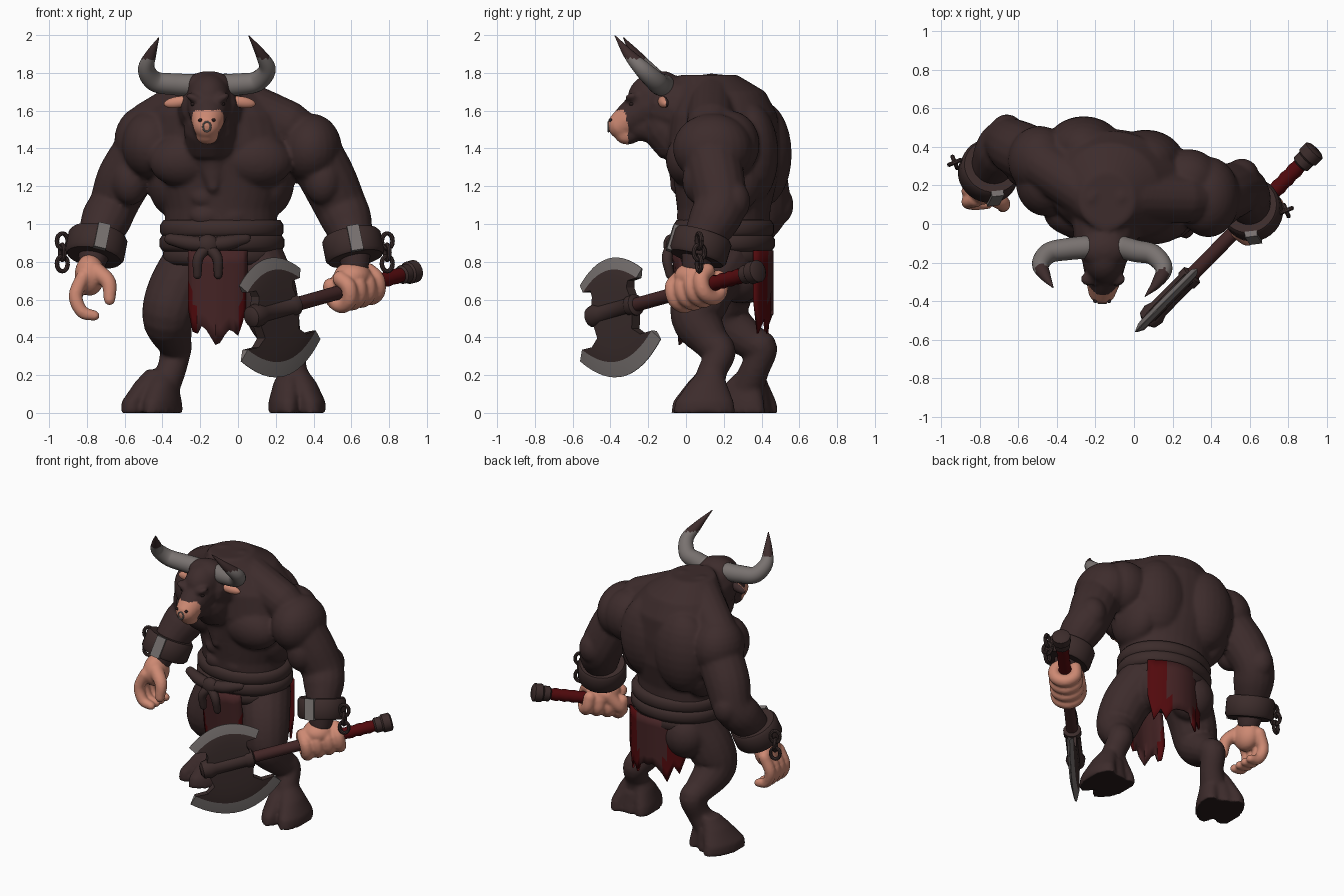
import bpy, bmesh
from math import sin, cos, pi, radians
from mathutils import Vector, Matrix, Euler

old = bpy.data.objects.get("Cube")
if old:
    bpy.data.objects.remove(old)


def material(name, *rgb):
    m = bpy.data.materials.new(name)
    m.use_nodes = True
    m.diffuse_color = (*rgb, 1)
    node = m.node_tree.nodes["Principled BSDF"]
    node.inputs["Base Color"].default_value = (*rgb, 1)
    node.inputs["Roughness"].default_value = .8
    return m


hide = material("dark hide", .047, .025, .025)
skin = material("bare skin", .61, .25, .17)
horn = material("grey horn", .19, .168, .161)
steel = material("worn steel", .185, .165, .16)
leather = material("leather", .045, .025, .024)
iron = material("dark iron", .043, .026, .025)
red = material("red cloth", .085, .003, .004)
faded = material("faded cloth", .062, .018, .019)
wood = material("shaft wood", .055, .019, .019)
sole = material("hoof sole", .02, .011, .011)


def blob(bm, c, r, rot=(0, 0, 0)):
    bmesh.ops.create_uvsphere(bm, u_segments=24, v_segments=14, radius=1,
                              matrix=Matrix.LocRotScale(Vector(c), Euler(rot), Vector(r)))


def skin_rings(bm, rings):
    for a, b in zip(rings, rings[1:]):
        for i in range(len(a)):
            j = (i + 1) % len(a)
            bm.faces.new((a[i], a[j], b[j], b[i]))
    bm.faces.new(rings[0][::-1])
    bm.faces.new(rings[-1])


def stack(bm, rows, yaw=0, n=32):
    """Loft of level ellipses given as x, y, z, rx, ry."""
    rings = []
    for x, y, z, rx, ry in rows:
        spin = Matrix.Rotation(yaw, 3, "Z")
        rings.append([bm.verts.new(Vector((x, y, z)) + spin @ Vector(
            (rx * cos(2 * pi * i / n), ry * sin(2 * pi * i / n), 0))) for i in range(n)])
    skin_rings(bm, rings)


def tube(bm, pts, n=16, steps=5, smooth=True, rounded=True):
    """Round limb through points given as x, y, z, radius."""
    p = [Vector(q) for q in pts]
    path = []
    if smooth:
        e = [2 * p[0] - p[1]] + p + [2 * p[-1] - p[-2]]
        for a, b, c, d in zip(e, e[1:], e[2:], e[3:]):
            for k in range(steps):
                t = k / steps
                path.append(.5 * (2 * b + (c - a) * t + (2 * a - 5 * b + 4 * c - d) * t * t
                                  + (3 * b - a - 3 * c + d) * t ** 3))
        path.append(p[-1])
    else:
        path = p
    if rounded:
        for rev in (True, False):
            end, prev = (path[0], path[1]) if rev else (path[-1], path[-2])
            way = (end.xyz - prev.xyz).normalized()
            caps = [Vector((*(end.xyz + way * end.w * sin(a)), end.w * cos(a))) for a in (.5, 1, 1.4)]
            path = caps[::-1] + path if rev else path + caps
    rings, frame = [], None
    for i, q in enumerate(path):
        way = (path[min(i + 1, len(path) - 1)].xyz - path[max(i - 1, 0)].xyz).normalized()
        if frame is None:
            side = way.orthogonal().normalized()
        else:
            side = frame[0].rotation_difference(way) @ frame[1]
        frame = (way, side)
        other = way.cross(side)
        rings.append([bm.verts.new(q.xyz + q.w * (side * cos(2 * pi * k / n) + other * sin(2 * pi * k / n)))
                      for k in range(n)])
    skin_rings(bm, rings)


def finish(name, bm, mats, rule=None, voxel=0, angle=40):
    bmesh.ops.recalc_face_normals(bm, faces=bm.faces)
    me = bpy.data.meshes.new(name)
    bm.to_mesh(me)
    bm.free()
    ob = bpy.data.objects.new(name, me)
    bpy.context.scene.collection.objects.link(ob)
    if voxel:
        # Fuse the overlapping masses into one sculpted surface
        mod = ob.modifiers.new("fuse", "REMESH")
        mod.mode, mod.voxel_size = "VOXEL", voxel
        mod = ob.modifiers.new("relax", "SMOOTH")
        mod.factor, mod.iterations = .5, 4
        me = bpy.data.meshes.new_from_object(ob.evaluated_get(bpy.context.evaluated_depsgraph_get()))
        ob.modifiers.clear()
        ob.data = me
        angle = 180
    for m in mats:
        me.materials.append(m)
    if rule:
        for f in me.polygons:
            f.material_index = rule(f.center, f.normal)
    me.shade_smooth()
    if angle < 180:
        me.set_sharp_from_angle(angle=radians(angle))
    return ob


# Body: trunk, neck and head
b = bmesh.new()
stack(b, [(-.09, .2, .74, .25, .18), (-.09, .2, .95, .3, .24), (-.09, .2, 1.08, .3, .245),
          (-.09, .21, 1.25, .35, .275), (-.09, .2, 1.42, .39, .29), (-.1, .2, 1.58, .35, .28),
          (-.12, .19, 1.7, .25, .23), (-.14, .12, 1.79, .14, .15)], yaw=-.2)
tube(b, [(-.13, .12, 1.58, .21), (-.15, -.08, 1.62, .165)])
tube(b, [(-.15, -.1, 1.52, .14), (-.14, .0, 1.37, .125), (-.13, -.045, 1.2, .04)])
blob(b, (-.155, -.16, 1.665), (.115, .15, .135))
blob(b, (-.155, -.13, 1.735), (.125, .1, .075))
tube(b, [(-.155, -.2, 1.62, .115), (-.16, -.29, 1.56, .092), (-.165, -.34, 1.525, .077)])
blob(b, (-.155, -.2, 1.52), (.085, .13, .085))
blob(b, (-.163, -.31, 1.465), (.06, .065, .045))
for s in (-1, 1):
    m = -.09 + s * .18
    y = -s * .035
    blob(b, (-.16 + s * .07, -.285, 1.665), (.05, .04, .022), (0, s * -.4, 0))
    blob(b, (m, .04 + y * .5, 1.34), (.2, .13, .145), (0, s * .1, 0))
    blob(b, (-.1 + s * .16, .365 + y, 1.37), (.2, .16, .28))
    blob(b, (-.09 + s * .26, .25 + y, 1.24), (.13, .19, .2))
    blob(b, (-.09 + s * .13, .3 + y * .5, .74), (.15, .14, .16))
    tube(b, [(-.14 + s * .08, .14, 1.67, .13), (-.1 + s * .37, .22 + y * 2.5, 1.52, .13)])
    for z in (1.04, 1.14):
        blob(b, (-.1 + s * .07, .01, z), (.085, .06, .06))

# Arms
blob(b, (-.49, .33, 1.44), (.165, .18, .19))
blob(b, (-.46, .22, 1.42), (.155, .18, .18))
blob(b, (.385, .14, 1.4), (.165, .21, .185))
blob(b, (.28, .23, 1.42), (.17, .16, .18))
tube(b, [(-.5, .34, 1.4, .15), (-.6, .39, 1.24, .148), (-.66, .42, 1.1, .13),
         (-.7, .37, 1.02, .132), (-.75, .28, .9, .1), (-.77, .24, .8, .075)])
tube(b, [(.4, .13, 1.38, .15), (.475, .16, 1.24, .15), (.54, .18, 1.1, .14),
         (.58, .14, 1.01, .132), (.61, .08, .9, .1), (.62, .05, .78, .075)])
blob(b, (-.66, .475, 1.1), (.09, .095, .11))
blob(b, (.56, .25, 1.12), (.09, .09, .11))
# Biceps
blob(b, (-.57, .29, 1.23), (.1, .1, .13))
blob(b, (.45, .08, 1.23), (.1, .1, .13))

# Legs with backward hocks and cloven hooves
tube(b, [(-.22, .24, .82, .165), (-.325, .2, .65, .155), (-.37, .2, .5, .138), (-.34, .34, .38, .095),
         (-.33, .4, .34, .085), (-.355, .36, .22, .078), (-.42, .31, .1, .1)])
tube(b, [(.08, .2, .82, .165), (.15, .1, .66, .158), (.19, .06, .5, .14), (.24, .13, .38, .1),
         (.27, .18, .32, .085), (.29, .14, .22, .078), (.305, .11, .1, .1)])
for x, y, top, turn in ((-.465, .3, .05, -.4), (.315, .09, -.02, .1)):
    stack(b, [(x, y + .03, 0, .11, .125), (x + top * .5, y + .03, .14, .09, .1)], yaw=turn)
    for s in (-1, 1):
        k = s * cos(turn)
        h = s * sin(turn)
        stack(b, [(x + k * .074, y + h * .074, 0, .078, .165), (x + k * .072, y + h * .072, .06, .076, .155),
                  (x + k * .045 + top * .6, y + h * .04 + .02, .16, .068, .1),
                  (x + k * .02 + top, y + .045, .23, .05, .06)], yaw=turn - s * .12)


def body_rule(c, n):
    if c.y < -.31 - .25 * max(c.z - 1.54, 0) and 1.42 < c.z < 1.6:
        return 1
    return 2 if c.z < .03 and n.z < -.7 else 0


finish("body", b, [hide, skin, sole], body_rule, voxel=.013)

# Horns with dark tips, ears, eyes and nostrils
for label, pts in (("right_horn", [(-.24, -.12, 1.735, .06), (-.34, -.13, 1.74, .058), (-.44, -.15, 1.755, .054),
                                   (-.485, -.21, 1.82, .045), (-.46, -.27, 1.9, .028), (-.42, -.33, 1.985, .003)]),
                   ("left_horn", [(-.07, -.12, 1.735, .06), (.01, -.14, 1.74, .058), (.1, -.16, 1.755, .054),
                                  (.155, -.23, 1.82, .045), (.12, -.305, 1.9, .028), (.058, -.375, 1.995, .003)])):
    b = bmesh.new()
    tube(b, pts, n=20, steps=7)
    finish(label, b, [horn, hide], lambda c, n: int(c.z > 1.875))
for s, label in ((-1, "right"), (1, "left")):
    b = bmesh.new()
    blob(b, (-.15 + s * .17, -.12, 1.645), (.075, .025, .03), (0, s * .15, s * .2))
    finish(label + "_ear", b, [hide, skin], lambda c, n: int(n.y < .1))
    b = bmesh.new()
    blob(b, (-.16 + s * .075, -.285, 1.635), (.016, .016, .012))
    blob(b, (-.165 + s * .036, -.4, 1.55), (.011, .01, .009))
    finish(label + "_eye_and_nostril", b, [sole])


def links(name, mat, rings, minor):
    """Rings given as centre, rotation, radius."""
    b = bmesh.new()
    for c, rot, r in rings:
        turn = Euler(rot).to_matrix()
        pts = [Vector(c) + turn @ Vector((r * cos(a * pi / 8), r * 1.3 * sin(a * pi / 8), 0)) for a in range(17)]
        tube(b, [(*p, minor) for p in pts], n=8, smooth=False, rounded=False)
    finish(name, b, [mat])


links("nose_ring", steel, [((-.165, -.41, 1.515), (pi / 2, 0, 0), .02)], .005)

# Wrist cuffs with steel plates and hanging chain links
for label, c, axis, cx in (("right", (-.75, .275, .885), (-.04, -.08, -.2), (-.93, .32)),
                           ("left", (.61, .075, .88), (.04, -.06, -.2), (.79, .07))):
    c, axis = Vector(c), Vector(axis).normalized()
    b = bmesh.new()
    tube(b, [(*(c + axis * h), r) for h, r in
             ((-.065, .1), (-.068, .145), (-.05, .158), (.05, .158), (.068, .145), (.065, .1))],
         n=32, smooth=False, rounded=False)
    finish(label + "_cuff", b, [leather], angle=50)
    front = (Vector((.12, -1, 0)) - axis * axis.dot(Vector((.12, -1, 0)))).normalized()
    b = bmesh.new()
    turn = Matrix((axis.cross(front), front, axis)).transposed().to_4x4()
    bmesh.ops.create_cube(b, size=1, matrix=Matrix.Translation(c + front * .153) @ turn
                          @ Matrix.Diagonal((.065, .03, .14, 1)))
    finish(label + "_cuff_plate", b, [steel])
    links(label + "_chain", iron, [((cx[0], cx[1], .91 - i * .06), (pi / 2, 0, (i % 2) * pi / 2 + .4), .031)
                                   for i in range(3)], .012)

# Open right hand
b = bmesh.new()
blob(b, (-.785, .2, .73), (.08, .1, .11))
for i in range(4):
    y = .125 + i * .054
    tube(b, [(-.82, y, .72, .038), (-.86, y - .01, .62, .037), (-.825, y - .02, .535, .034), (-.76, y - .02, .515, .028)])
tube(b, [(-.75, .15, .75, .048), (-.685, .11, .69, .041), (-.68, .09, .6, .031)])
finish("right_hand", b, [skin], voxel=.009)

# Axe frame: along the shaft, up the blade, across the blade
start, end = Vector((.06, -.51, .505)), Vector((.915, .36, .745))
along = (end - start).normalized()
up = Vector((-.1, -.08, 1))
up = (up - along * up.dot(along)).normalized()
across = along.cross(up)
length = (end - start).length

# Left fist closed round the shaft
b = bmesh.new()
grip = start + along * (length * .65)
blob(b, grip + up * .065, (.1, .11, .075))
for i in range(4):
    c = grip + along * (i - 1.5) * .072
    tube(b, [(*(c + .073 * (up * cos(a) + across * sin(a))), .042) for a in (.2, 1.2, 2.2, 3.2, 4.2, 5.2)])
tube(b, [(*(grip + up * .07 - across * .07), .045), (*(grip - along * .09 - across * .085), .04),
         (*(grip - along * .13 - up * .03 - across * .06), .032)])
finish("left_fist", b, [skin], voxel=.009)


def rod(name, mat, rows):
    b = bmesh.new()
    tube(b, [(*(start + along * h), r) for h, r in rows], n=20, smooth=False, rounded=False)
    finish(name, b, [mat])


rod("axe_shaft", wood, [(.02, .037), (length * .72, .037)])
rod("axe_grip", red, [(length * .64 + i * .03, .037 + .005 * (i % 2)) for i in range(15)])
rod("axe_pommel", leather, [(length - .08, .038), (length - .07, .05), (length - .03, .05),
                            (length - .02, .06), (length + .03, .06), (length + .04, .045)])
rod("axe_socket", leather, [(0, .03), (.015, .055), (.06, .064), (.1, .05), (.3, .05), (.31, .058), (.35, .058), (.36, .04)])

# Twin axe blades with bright crescent edges
for label, s, half, tall, sag in (("upper_blade", 1, .235, .28, .1), ("lower_blade", -1, .305, .355, .14)):
    b = bmesh.new()
    hub = start + along * .195
    sheets = []
    for face in (-1, 1):
        sheets.append([[b.verts.new(hub + along * w * j / 8 + up * s * (t - g * (j / 8) ** 2) + across * face * th)
                        for j in range(-8, 9)] for t, w, g, th in
                       ((0, .16, 0, .03), (tall * .35, .13, 0, .03), (tall * .58, half * .6, sag * .3, .026),
                        (tall * .77, half * .86, sag * .8, .02), (tall, half, sag, .002))])
    rim = []
    for grid in sheets:
        for r in range(4):
            for j in range(16):
                b.faces.new((grid[r][j], grid[r][j + 1], grid[r + 1][j + 1], grid[r + 1][j])).material_index = int(r == 3)
        rim.append([row[0] for row in grid] + grid[-1][1:] + [row[-1] for row in grid[-2::-1]] + grid[0][-2:0:-1])
    for i in range(len(rim[0])):
        k = i - 1
        f = b.faces.new((rim[0][k], rim[0][i], rim[1][i], rim[1][k]))
        f.material_index = int(4 <= i <= 21)
    finish(label, b, [iron, steel], angle=25)

# Wrapped belt with knot
b = bmesh.new()
for z, r in ((.83, .3), (.9, .318), (.975, .315)):
    stack(b, [(-.085, .2, z + h, r + g, r - .06 + g) for h, g in
              ((-.05, -.04), (-.045, -.005), (-.02, .012), (.02, .012), (.045, -.005), (.05, -.04))], n=40)
finish("belt", b, [leather], angle=60)
b = bmesh.new()
blob(b, (-.16, -.08, .89), (.06, .04, .055))
for s in (-1, 1):
    tube(b, [(-.16, -.08, .88, .03), (-.16 + s * .05, -.1, .82, .028), (-.16 + s * .055, -.085, .73, .022)])
    tube(b, [(-.16, -.075, .89, .035), (-.16 + s * .1, -.06, .9, .04), (-.16 + s * .2, -.025, .92, .03)])
finish("belt_knot", b, [leather])


def cloth(name, x0, x1, y, bow, wrap, core, flare, hem):
    """Hanging panel with a torn hem at the listed heights and red borders outside its faded core."""
    b = bmesh.new()
    n = len(hem) - 1
    rows = []
    for k in range(7):
        t = k / 6
        rows.append([b.verts.new((x0 + (x1 - x0) * i / n, y + bow * t + wrap * (2 * i / n - 1) ** 2 + .01 * (i % 2) * t,
                                  .86 + (h - .86) * t)) for i, h in enumerate(hem)])
    for k in range(6):
        for i in range(n):
            f = b.faces.new((rows[k][i], rows[k][i + 1], rows[k + 1][i + 1], rows[k + 1][i]))
            f.material_index = int(abs(2 * (i + .5) / n - 1) > core - flare * k / 5)
    finish(name, b, [faded, red]).modifiers.new("thickness", "SOLIDIFY").thickness = .012


# Loincloth, front and back
cloth("front_cloth", -.265, .05, -.075, .035, .035, 1.1, .42,
      [.55, .43, .42, .46, .44, .4, .36, .37, .41, .44, .43, .41, .48, .6])
cloth("back_cloth", -.26, .19, .465, -.01, -.1, .55, .12,
      [.62, .48, .53, .42, .47, .52, .53, .52, .52, .5, .43, .5, .42, .6])
